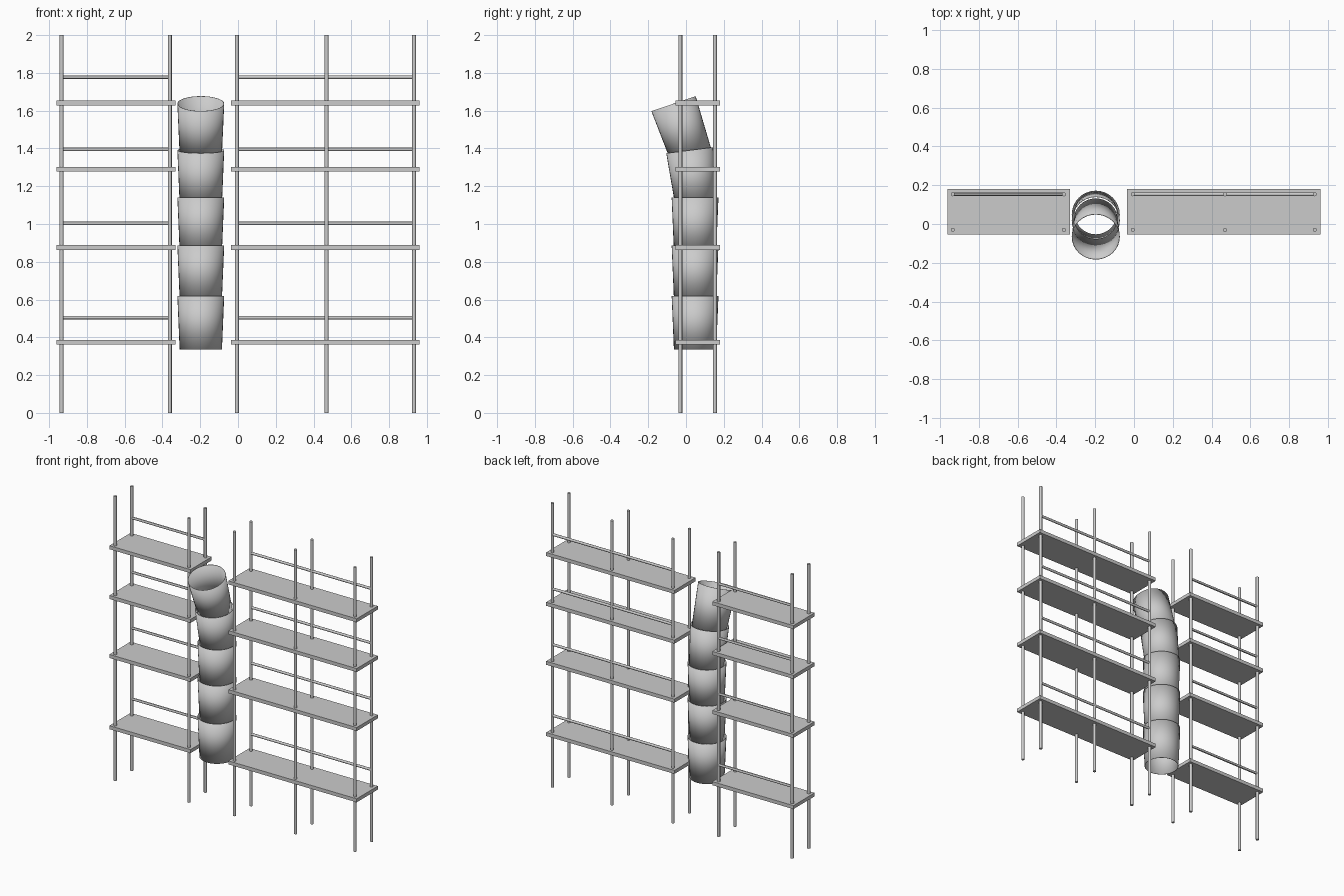
import bpy
from math import atan2
from mathutils import Vector

if "Cube" in bpy.data.objects:
    bpy.data.objects.remove(bpy.data.objects["Cube"])

Y_FRONT, Y_BACK = -0.03, 0.153
PLANK_Z = (0.374, 0.875, 1.29, 1.64)
RAIL_Z = (0.504, 1.003, 1.395, 1.777)


def smooth(ob):
    bpy.ops.object.select_all(action='DESELECT')
    ob.select_set(True)
    bpy.context.view_layer.objects.active = ob
    bpy.ops.object.shade_smooth_by_angle()


def tube(name, a, b, r1, r2=None, sides=12, fill='NGON'):
    a, b = Vector(a), Vector(b)
    d = b - a
    bpy.ops.mesh.primitive_cone_add(vertices=sides, radius1=r1, radius2=r2 or r1,
                                    depth=d.length, end_fill_type=fill,
                                    location=(a + b) / 2)
    ob = bpy.context.object
    ob.name = name
    ob.rotation_euler = Vector((0, 0, 1)).rotation_difference(d).to_euler()
    smooth(ob)
    return ob


def plank(name, x0, x1, z):
    bpy.ops.mesh.primitive_cube_add(size=1, location=((x0 + x1) / 2, 0.0625, z))
    ob = bpy.context.object
    ob.name = name
    ob.scale = (x1 - x0, 0.235, 0.025)


def scaffold(name, poles, x0, x1):
    # uprights, front and back
    for x in poles:
        for y in (Y_FRONT, Y_BACK):
            tube(name + "_pole", (x, y, 0), (x, y, 2), 0.0105)
    # decks
    for z in PLANK_Z:
        plank(name + "_deck", x0, x1, z)
    # back guard rails
    for z in RAIL_Z:
        tube(name + "_rail", (poles[0], Y_BACK, z), (poles[-1], Y_BACK, z), 0.009)


scaffold("left_scaffold", (-0.934, -0.361), -0.962, -0.331)
scaffold("right_scaffold", (-0.006, 0.469, 0.932), -0.036, 0.962)

# rubble chute: nested open tapered sections (bottom y, z, top y, z)
CX = -0.197
for y0, z0, y1, z1 in ((0.048, 0.335, 0.048, 0.62), (0.048, 0.605, 0.048, 0.887),
                       (0.048, 0.857, 0.048, 1.14), (0.055, 1.107, 0.0185, 1.39),
                       (0.026, 1.367, -0.066, 1.637)):
    ob = tube("chute_section", (CX, y0, z0), (CX, y1, z1), 0.112, 0.124, 32, 'NOTHING')
    mod = ob.modifiers.new("wall", 'SOLIDIFY')
    mod.thickness = 0.003
    mod.offset = -1
